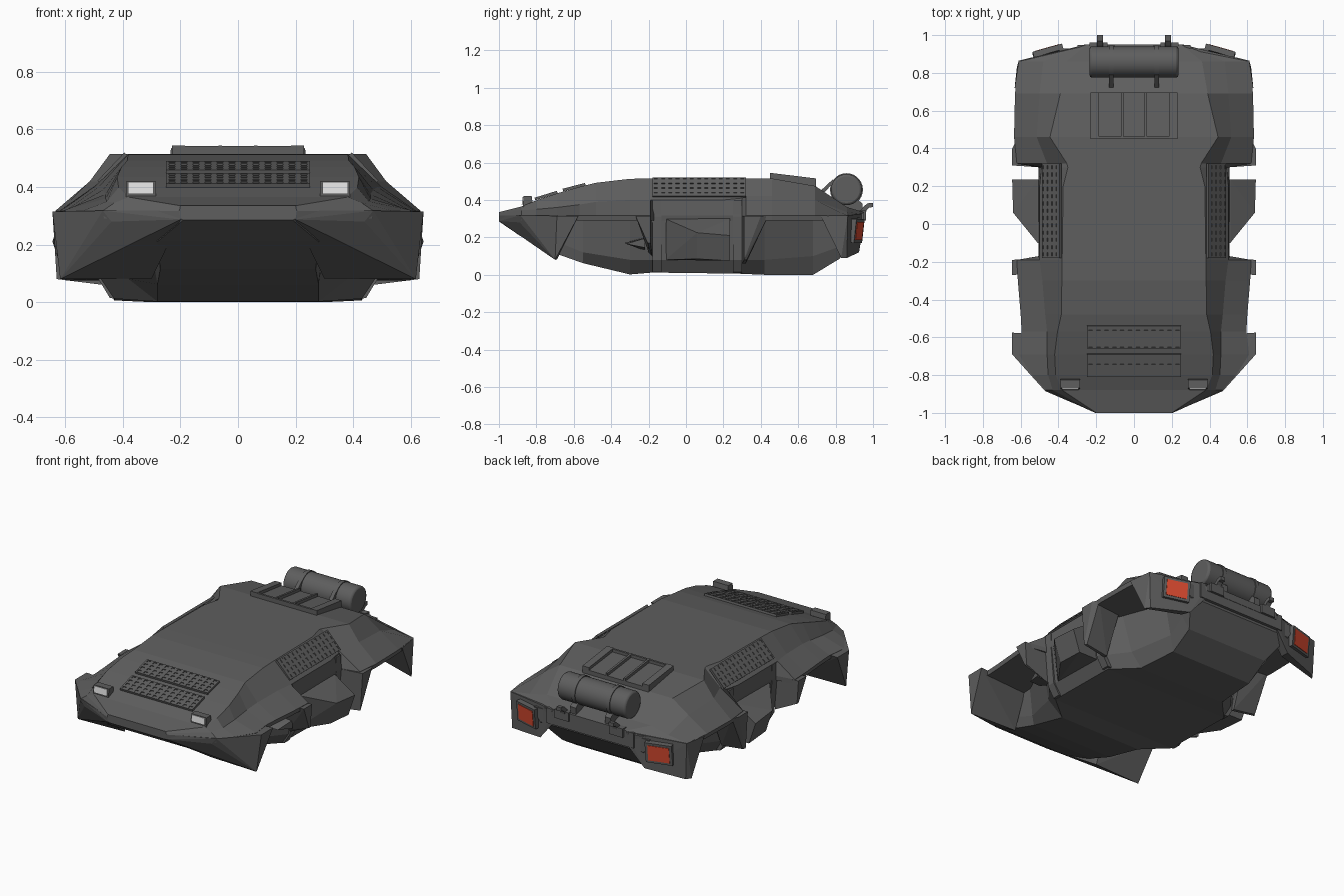
import bpy, bmesh, math
from mathutils import Vector

if "Cube" in bpy.data.objects:
    bpy.data.objects.remove(bpy.data.objects["Cube"])


def material(name, rgb):
    m = bpy.data.materials.new(name)
    m.diffuse_color = (*rgb, 1)
    m.use_nodes = True
    m.node_tree.nodes["Principled BSDF"].inputs["Base Color"].default_value = m.diffuse_color
    return m


GREY = material("dark grey body", (0.112, 0.112, 0.112))
WHITE = material("headlight white", (0.76, 0.76, 0.76))
RED = material("tail light red", (0.72, 0.07, 0.03))


def finish(name, bm, mat=GREY, mirror=False):
    bmesh.ops.recalc_face_normals(bm, faces=bm.faces)
    me = bpy.data.meshes.new(name)
    bm.to_mesh(me)
    bm.free()
    me.materials.append(mat)
    ob = bpy.data.objects.new(name, me)
    bpy.context.collection.objects.link(ob)
    if mirror:
        ob.modifiers.new("mirror", 'MIRROR').use_mirror_merge = False
    return ob


def loft(name, stations):
    """Rings from (y, [(x, z) half section from top to bottom])."""
    bm = bmesh.new()
    rings = []
    for y, half in stations:
        pts = half + [(-x, z) for x, z in reversed(half)]
        rings.append([bm.verts.new((x, y, z)) for x, z in pts])
    n = len(rings[0])
    for a, b in zip(rings, rings[1:]):
        for i in range(n):
            j = (i + 1) % n
            bm.faces.new((a[i], a[j], b[j], b[i]))
    bm.faces.new(rings[0])
    bm.faces.new(rings[-1])
    return finish(name, bm)


def hull(name, pts, mat=GREY, mirror=True):
    bm = bmesh.new()
    for p in pts:
        bm.verts.new(p)
    bmesh.ops.convex_hull(bm, input=bm.verts[:])
    bmesh.ops.delete(bm, geom=[v for v in bm.verts if not v.link_faces], context='VERTS')
    bmesh.ops.dissolve_limit(bm, angle_limit=0.02, verts=bm.verts[:], edges=bm.edges[:])
    return finish(name, bm, mat, mirror)


def box(name, lo, hi, mat=GREY, mirror=True):
    return hull(name, [(x, y, z) for x in (lo[0], hi[0]) for y in (lo[1], hi[1])
                       for z in (lo[2], hi[2])], mat, mirror)


def slab(name, c, u, v, depth, mat=GREY):
    """Oriented plate: centre, half vectors u and v, thickness along the normal."""
    c, u, v = Vector(c), Vector(u), Vector(v)
    n = u.cross(v).normalized() * depth / 2
    return hull(name, [c + a * u + b * v + k * n for a in (-1, 1) for b in (-1, 1)
                       for k in (-1, 1)], mat)


def prism(name, x0, x1, profile, mirror=True):
    bm = bmesh.new()
    f = bm.faces.new([bm.verts.new((x0, y, z)) for y, z in profile])
    r = bmesh.ops.extrude_face_region(bm, geom=[f])
    bmesh.ops.translate(bm, vec=(x1 - x0, 0, 0),
                        verts=[g for g in r["geom"] if isinstance(g, bmesh.types.BMVert)])
    return finish(name, bm, GREY, mirror)


def perforated(name, o, u, v, nu, nv, mirror=False):
    """Plate with a grid of sunken square holes and a short rim."""
    o, u, v = Vector(o), Vector(u), Vector(v)
    n = u.cross(v).normalized()
    bm = bmesh.new()

    def quad(pts):
        bm.faces.new([bm.verts.new(p) for p in pts])

    du, dv = u / nu, v / nv
    for i in range(nu):
        for j in range(nv):
            c = o + du * (i + .5) + dv * (j + .5)
            ring = [(-1, -1), (1, -1), (1, 1), (-1, 1)]
            out = [c + du * a / 2 + dv * b / 2 for a, b in ring]
            inn = [c + du * a * .25 + dv * b * .27 for a, b in ring]
            low = [p - n * .005 for p in inn]
            for k in range(4):
                m = (k + 1) % 4
                quad((out[k], out[m], inn[m], inn[k]))
                quad((inn[k], inn[m], low[m], low[k]))
            quad(low)
    corners = [o, o + u, o + u + v, o + v]
    for k in range(4):
        a, b = corners[k], corners[(k + 1) % 4]
        quad((a - n * .014, b - n * .014, b, a))
    bmesh.ops.remove_doubles(bm, verts=bm.verts[:], dist=1e-5)
    return finish(name, bm, GREY, mirror)


def cylinder_x(name, r, x0, x1, y, z, seg=28, bevel=0):
    prof = [(y + r * math.cos(2 * math.pi * i / seg), z + r * math.sin(2 * math.pi * i / seg))
            for i in range(seg)]
    ob = prism(name, x0, x1, prof, False)
    if bevel:
        b = ob.modifiers.new("bevel", 'BEVEL')
        b.width, b.segments = bevel, 2
        b.limit_method, b.angle_limit = 'ANGLE', 1.0
    bpy.context.view_layer.objects.active = ob
    ob.select_set(True)
    bpy.ops.object.shade_smooth_by_angle(angle=math.radians(35))
    ob.select_set(False)


# Upper body: y, roof edge x z, shoulder x z, belt x
upper = [(-1.0, .20, .335, .202, .325, .205), (-.88, .38, .365, .43, .345, .47),
         (-.80, .415, .398, .455, .35, .54), (-.69, .42, .435, .46, .36, .61),
         (-.57, .405, .47, .46, .375, .595), (-.48, .385, .492, .47, .39, .60),
         (-.30, .382, .513, .485, .40, .615), (-.19, .38, .515, .50, .40, .62),
         (-.17, .38, .515, .50, .40, .505), (.20, .375, .515, .50, .40, .505),
         (.30, .35, .515, .49, .41, .505), (.32, .355, .515, .46, .42, .62),
         (.46, .445, .515, .515, .42, .635), (.69, .39, .475, .50, .40, .63),
         (.86, .36, .362, .48, .335, .61), (.95, .25, .335, .255, .325, .26)]
loft("upper_body", [(y, [(xr, zr), (xs, zs), (xb, .317), (xb - .005, .29)])
                    for y, xr, zr, xs, zs, xb in upper])

# Lower hull, narrowed at the wheel wells: y, top x, side x z, floor x z
lower = [(-1.0, .20, .20, .29, .19, .285), (-.89, .30, .30, .25, .28, .21),
         (-.70, .30, .29, .18, .27, .115), (-.55, .31, .29, .12, .28, .062),
         (-.30, .43, .38, .08, .28, .002), (-.18, .50, .475, .08, .43, .012),
         (.28, .50, .475, .08, .43, .006), (.42, .44, .37, .08, .30, 0),
         (.68, .34, .30, .10, .28, 0), (.82, .36, .33, .15, .28, .085),
         (.93, .40, .38, .25, .36, .22)]
loft("lower_hull", [(y, [(xt, .305), (xm, zm), (xf, zf)]) for y, xt, xm, zm, xf, zf in lower])

# Front fenders with raked chin
hull("front_fender", [(.2, -1, .318), (.2, -1, .287), (.44, -.89, .28), (.47, -.885, .318),
                      (.645, -.69, .315), (.645, -.575, .315), (.618, -.70, .08),
                      (.30, -.69, .082), (.27, -.75, .18), (.30, -.60, .31)])
# Flaps ahead of and behind the doors
hull("front_arch_flap", [(.645, -.27, .315), (.645, -.19, .315), (.635, -.19, .17),
                         (.635, -.205, .17), (.50, -.26, .31), (.49, -.18, .31),
                         (.49, -.20, .12), (.49, -.18, .10)])
hull("rear_arch_flap", [(.645, .31, .315), (.645, .40, .315), (.625, .44, .315),
                        (.63, .31, .08), (.62, .325, .08), (.50, .30, .31), (.46, .42, .31),
                        (.47, .30, .06), (.47, .32, .06)])
# Rear corners carrying the tail lights
hull("rear_fender", [(.25, .95, .328), (.61, .865, .317), (.632, .72, .315), (.62, .83, .09),
                     (.60, .86, .09), (.36, .925, .12), (.26, .945, .24), (.37, .86, .13),
                     (.35, .78, .31)])
box("rear_crossbar", (-.3, .90, .235), (.3, .948, .33), mirror=False)

# Side door recess frame and bulging pod
for name, y0, y1 in (("door_front_post", -.18, -.13), ("door_rear_post", .25, .30)):
    hull(name, [(x, y, z) for y in (y0, y1) for x, z in
                ((.42, .012), (.445, .014), (.485, .08), (.505, .31), (.503, .40), (.42, .40))])
hull("side_pod", [(.49, -.11, .30), (.49, .235, .30), (.64, .06, .225), (.645, .235, .21),
                  (.47, -.11, .08), (.47, .235, .075), (.595, .06, .085), (.60, .235, .075),
                  (.51, .235, .30), (.51, -.10, .295)])
hull("side_scoop", [(.42, -.33, .17), (.50, -.32, .165), (.42, -.22, .20), (.53, -.22, .195),
                    (.53, -.22, .145), (.42, -.22, .13)])

# Perforated vents
perforated("hood_vent_front", (-.25, -.81, .412), (.5, 0, 0), (0, .12, .037), 12, 4)
perforated("hood_vent_rear", (-.25, -.66, .460), (.5, 0, 0), (0, .12, .031), 12, 4)
perforated("side_vent", (.488, -.18, .422), (0, .5, 0), (-.093, 0, .098), 13, 4, True)

# Headlights
hull("headlight_housing", [(x, y, z) for x in (.285, .39)
                           for y, z in ((-.873, .36), (-.868, .42), (-.825, .42), (-.82, .385))])
slab("headlight_lens", (.3375, -.873, .396), (.044, 0, 0), (0, .0025, .02), .006, WHITE)

# Tail lights on the angled corners
U, V = Vector((.0675, -.019, 0)), Vector((0, .006, .055))
C = Vector((.455, .912, .235))
N = Vector((.27, .955, -.1)).normalized()
slab("tail_light_frame", C, U * 1.15, V * 1.15, .03)
slab("tail_light", C + N * .015, U * .92, V * .88, .006, RED)

# Roof hatch with rails and ribs
prism("hatch_base", -.23, .23, [(.45, .50), (.695, .46), (.695, .498), (.45, .526)], False)
for x0, x1 in ((.185, .23), (.055, .068)):
    prism("hatch_rail", x0, x1, [(.45, .50), (.695, .46), (.695, .515), (.45, .545)])
box("hatch_front_wall", (-.23, .45, .5), (.23, .463, .543), mirror=False)

# Rear barrel, straps and supports
cylinder_x("barrel", .083, -.235, .235, .858, .455, bevel=.012)
for s in (-1, 1):
    cylinder_x("barrel_strap", .088, s * .12 - .012, s * .12 + .012, .858, .455)
prism("strap_stay", .108, .132, [(.715, .445), (.785, .51), (.795, .50), (.74, .44)])
prism("barrel_cradle", .10, .14, [(.76, .42), (.80, .39), (.92, .40), (.945, .38), (.94, .33), (.76, .38)])

# Tow hooks
prism("tow_hook", .165, .197, [(.93, .30), (.955, .30), (.965, .345), (.98, .36), (1.0, .362),
                               (1.0, .385), (.97, .382), (.945, .36), (.93, .34)])
box("hook_bracket", (.14, .925, .29), (.235, .962, .345))
